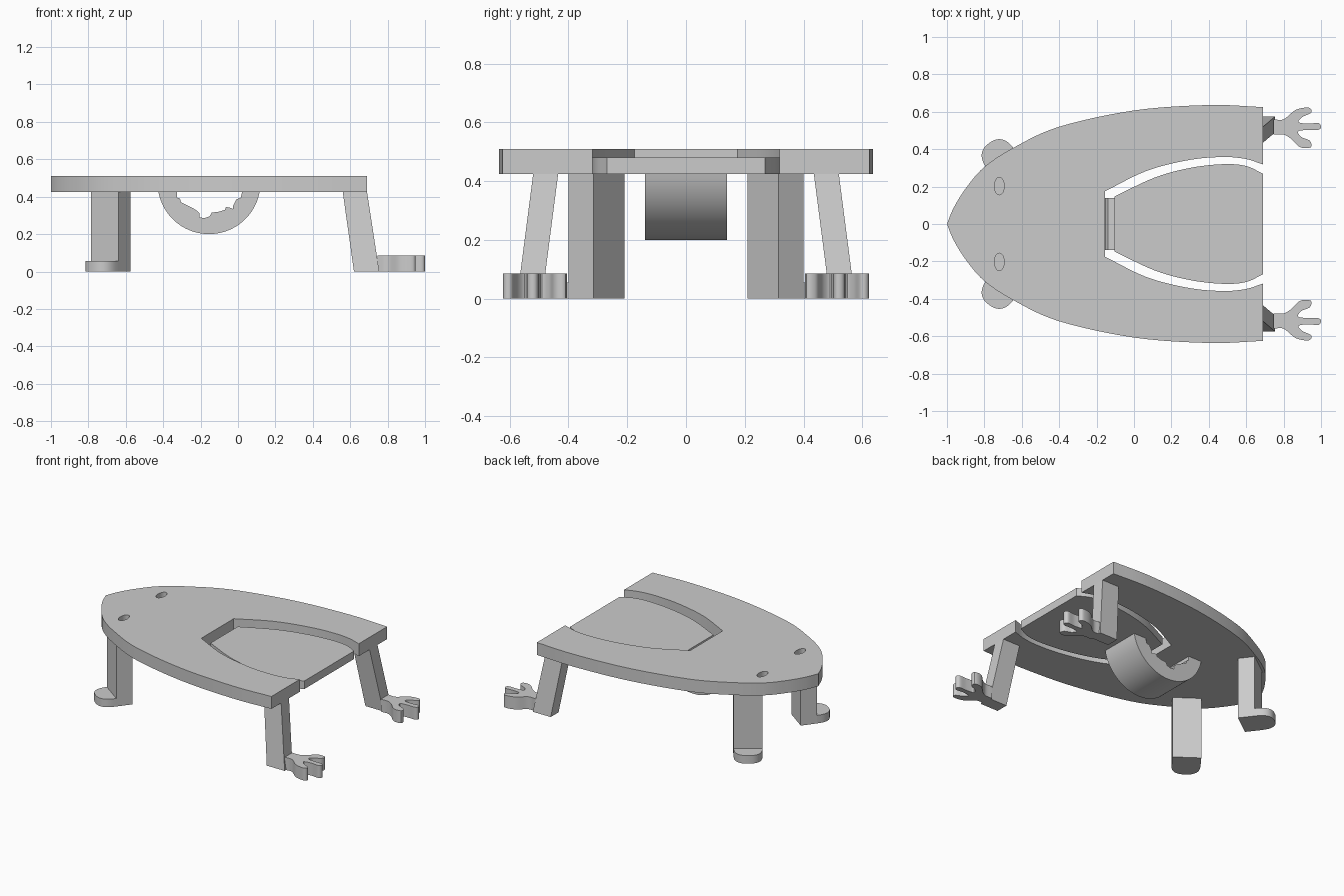
import bpy, bmesh, math
from mathutils import Vector

if "Cube" in bpy.data.objects:
    bpy.data.objects.remove(bpy.data.objects["Cube"], do_unlink=True)

grey = bpy.data.materials.new("plain grey")
grey.use_nodes = True
COL = (0.6, 0.6, 0.6, 1)
grey.diffuse_color = COL
grey.node_tree.nodes["Principled BSDF"].inputs["Base Color"].default_value = COL


def smooth_path(pts, n=6):
    """Catmull-Rom curve through the points."""
    p = [Vector(q) for q in pts]
    p = [2 * p[0] - p[1]] + p + [2 * p[-1] - p[-2]]
    out = []
    for a, b, c, d in zip(p, p[1:], p[2:], p[3:]):
        for i in range(n):
            t = i / n
            out.append(0.5 * (2 * b + (c - a) * t + (2 * a - 5 * b + 4 * c - d) * t * t
                              + (3 * b - a - 3 * c + d) * t ** 3))
    return [tuple(v) for v in out] + [tuple(p[-2])]


def mirrored(half):
    """Closed outline from a half given with y >= 0, symmetric about y = 0."""
    return half + [(x, -y) for x, y in reversed(half) if abs(y) > 1e-6]


def loft(name, bottom, top):
    """Solid between two matching rings of 3D points."""
    bm = bmesh.new()
    lo = [bm.verts.new(p) for p in bottom]
    hi = [bm.verts.new(p) for p in top]
    n = len(lo)
    bm.faces.new(lo)
    bm.faces.new(hi)
    for i in range(n):
        j = (i + 1) % n
        bm.faces.new((lo[i], lo[j], hi[j], hi[i]))
    bmesh.ops.recalc_face_normals(bm, faces=bm.faces)
    me = bpy.data.meshes.new(name)
    bm.to_mesh(me)
    bm.free()
    me.materials.append(grey)
    ob = bpy.data.objects.new(name, me)
    bpy.context.collection.objects.link(ob)
    return ob


def slab(name, outline, z0, z1, side=1):
    return loft(name, [(x, side * y, z0) for x, y in outline],
                [(x, side * y, z1) for x, y in outline])


Z0, Z1 = 0.425, 0.51

# Body plate: pointed nose, open slot at the rear
rim = smooth_path([(-1, 0), (-0.965, 0.085), (-0.9, 0.19), (-0.8, 0.305), (-0.64, 0.41),
                   (-0.4, 0.52), (0, 0.607), (0.4, 0.636), (0.69, 0.625)])
slot = smooth_path([(0.69, 0.318), (0.6, 0.347), (0.48, 0.358), (0.3, 0.343),
                    (0.07, 0.285), (-0.155, 0.175)])
body = slab("body_plate", mirrored(rim + slot)[:-0 or None], Z0, Z1)

# Shallow oval eye sockets
for side in (1, -1):
    oval = [(-0.72 + 0.026 * math.cos(a * math.tau / 32),
             0.203 + 0.047 * math.sin(a * math.tau / 32)) for a in range(32)]
    cutter = slab("eye_cutter", oval, 0.465, 0.6, side)
    cutter.hide_render = True
    mod = body.modifiers.new("eye", 'BOOLEAN')
    mod.operation = 'DIFFERENCE'
    mod.solver = 'EXACT'
    mod.object = cutter
bpy.context.view_layer.update()
cut = bpy.data.meshes.new_from_object(body.evaluated_get(bpy.context.evaluated_depsgraph_get()))
body.modifiers.clear()
body.data = cut
for ob in [o for o in bpy.data.objects if o.name.startswith("eye_cutter")]:
    bpy.data.objects.remove(ob, do_unlink=True)

# Loose tongue inside the slot
tongue = smooth_path([(-0.105, 0.147), (0.11, 0.248), (0.3, 0.3), (0.48, 0.32),
                      (0.6, 0.31), (0.69, 0.268)])
slab("tongue", mirrored(tongue), Z0, 0.48)

# Half-ring spring bridging body and tongue, with a notched inner edge
a0 = math.asin(0.05 / 0.275)
arc = [(-0.155 + 0.275 * math.cos(a), 0.475 + 0.275 * math.sin(a))
       for a in (-math.pi + a0 + (math.pi - 2 * a0) * i / 40 for i in range(41))]
inner = [(0.022, 0.425), (0.015, 0.395), (-0.01, 0.385), (-0.025, 0.355), (-0.028, 0.335),
         (-0.045, 0.342), (-0.065, 0.345), (-0.07, 0.33), (-0.1, 0.32), (-0.14, 0.315),
         (-0.152, 0.295), (-0.18, 0.285), (-0.205, 0.29), (-0.205, 0.312), (-0.22, 0.325),
         (-0.235, 0.335), (-0.255, 0.345), (-0.285, 0.36), (-0.305, 0.37), (-0.31, 0.39),
         (-0.325, 0.395), (-0.325, 0.425)]
ring = arc + inner
loft("spring_ring", [(x, -0.14, z) for x, z in ring], [(x, 0.14, z) for x, z in ring])

# Legs and feet on both sides
A, D = Vector((-0.64, 0.40)), Vector((-0.785, 0.295))
shin = [tuple(A), (-0.575, 0.315), (-0.72, 0.21), tuple(D)]
out = Vector((-0.59, 0.81))
pad = []
for i in range(21):
    t = math.pi * i / 20
    c, s = math.cos(t), math.sin(t)
    along = math.copysign(abs(c) ** 0.8, c)
    pad.append(tuple((A + D) / 2 + (A - D) / 2 * along + out * 0.105 * abs(s) ** 0.8))
toes = smooth_path([(0.745, 0.56), (0.80, 0.56), (0.865, 0.61), (0.935, 0.622), (0.947, 0.595),
                    (0.90, 0.572), (0.88, 0.545), (0.93, 0.536), (0.985, 0.54), (1.0, 0.52),
                    (0.985, 0.503), (0.93, 0.503), (0.878, 0.495), (0.895, 0.465),
                    (0.94, 0.445), (0.945, 0.41), (0.89, 0.41), (0.84, 0.455),
                    (0.80, 0.478), (0.745, 0.478)], 5)
for side, tag in ((1, "left"), (-1, "right")):
    slab("front_leg_" + tag, shin, 0, Z0, side)
    slab("front_foot_" + tag, pad, 0, 0.055, side)
    loft("hind_leg_" + tag,
         [(x, side * y, 0) for x, y in ((0.62, 0.49), (0.755, 0.49), (0.755, 0.575), (0.62, 0.575))],
         [(x, side * y, Z0) for x, y in ((0.56, 0.435), (0.69, 0.435), (0.69, 0.52), (0.56, 0.52))])
    slab("hind_foot_" + tag, toes, 0, 0.085, side)

# Smooth curved walls, keep edges sharp
bpy.ops.object.select_all(action='DESELECT')
for ob in bpy.context.collection.objects:
    if ob.type == 'MESH':
        ob.select_set(True)
        bpy.context.view_layer.objects.active = ob
bpy.ops.object.shade_smooth_by_angle(angle=math.radians(30))
